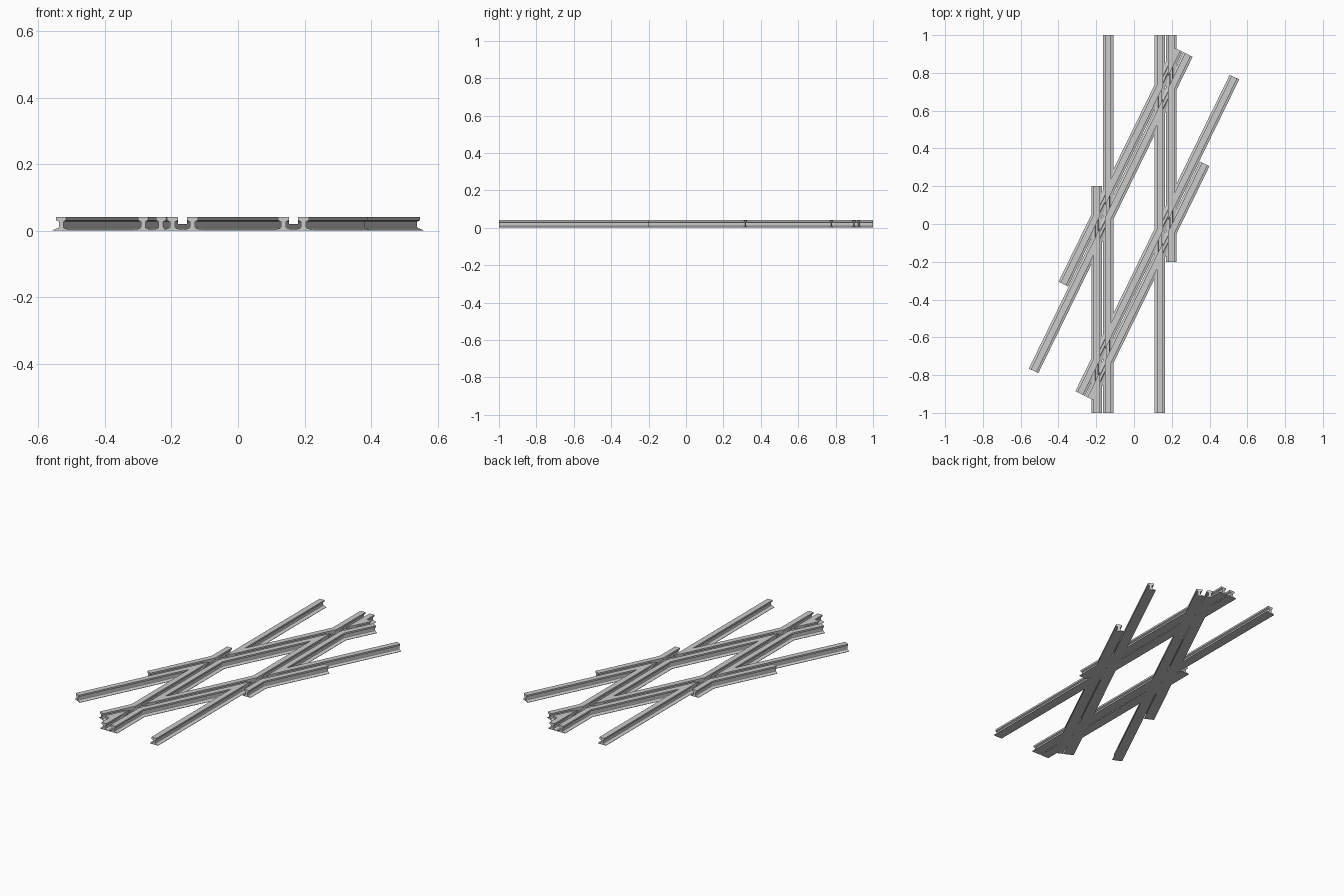
import bpy
from math import radians
from mathutils import Matrix

cube = bpy.data.objects.get("Cube")
if cube:
    bpy.data.objects.remove(cube)

HEIGHT = 0.041
RUNNING, GUARD = 0.137, 0.197      # distance of rail centres from the track axis
GROOVE = (RUNNING + GUARD) / 2     # flangeway centre
GROOVE_HALF = 0.0135
GROOVE_FLOOR = 0.02
SKEW = radians(-26)

# Right half of the rail section, from foot to head
HALF = [(0.028, 0), (0.028, 0.002), (0.009, 0.008), (0.0075, 0.011),
        (0.0075, 0.027), (0.0165, 0.031), (0.0165, HEIGHT)]
SECTION = HALF + [(-x, z) for x, z in reversed(HALF)]
GROOVE_SECTION = [(-GROOVE_HALF, GROOVE_FLOOR), (GROOVE_HALF, GROOVE_FLOOR),
                  (GROOVE_HALF, HEIGHT * 2), (-GROOVE_HALF, HEIGHT * 2)]


def extrude(name, section, x, start, end, angle, half_turn):
    """Sweep a section along y at offset x, then turn it onto its track."""
    n = len(section)
    verts = [(x + px, y, pz) for y in (start, end) for px, pz in section]
    faces = [tuple(range(n)), tuple(reversed(range(n, 2 * n)))]
    faces += [(i, i + n, (i + 1) % n + n, (i + 1) % n) for i in range(n)]
    mesh = bpy.data.meshes.new(name)
    mesh.from_pydata(verts, [], faces)
    turn = angle + (radians(180) if half_turn else 0)
    mesh.transform(Matrix.Rotation(turn, 4, 'Z'))
    obj = bpy.data.objects.new(name, mesh)
    bpy.context.collection.objects.link(obj)
    return obj


def build_track(label, angle, reach, guard_end):
    """Two running rails with a guard rail outside each; returns rails and cutters."""
    rails, cutters = [], []
    for half_turn, side in ((False, "left"), (True, "right")):
        rails.append(extrude(f"{label}_running_rail_{side}", SECTION,
                             -RUNNING, -reach, reach, angle, half_turn))
        # Guard runs the full way on one side and stops short past the crossing
        low, high = (-reach, guard_end) if label == "straight" else (-guard_end, reach)
        rails.append(extrude(f"{label}_guard_rail_{side}", SECTION,
                             -GUARD, low, high, angle, half_turn))
        cutter = extrude(f"{label}_flangeway_cutter_{side}", GROOVE_SECTION,
                         -GROOVE, -1.2, 1.2, angle, half_turn)
        cutter.hide_render = True
        cutters.append(cutter)
    return rails, cutters


straight, straight_cutters = build_track("straight", 0, 1.0, 0.2)
skew, skew_cutters = build_track("skew", SKEW, 0.932, 0.45)

# Cut each track's flangeways through the rails of the other track
for rails, cutters in ((straight, skew_cutters), (skew, straight_cutters)):
    for rail in rails:
        for cutter in cutters:
            cut = rail.modifiers.new("flangeway", 'BOOLEAN')
            cut.operation = 'DIFFERENCE'
            cut.solver = 'EXACT'
            cut.object = cutter

# Bake the cuts and drop the cutters
depsgraph = bpy.context.evaluated_depsgraph_get()
baked = [(r, bpy.data.meshes.new_from_object(r.evaluated_get(depsgraph)))
         for r in straight + skew]
for rail, mesh in baked:
    rail.modifiers.clear()
    rail.data = mesh
for cutter in straight_cutters + skew_cutters:
    bpy.data.objects.remove(cutter)
